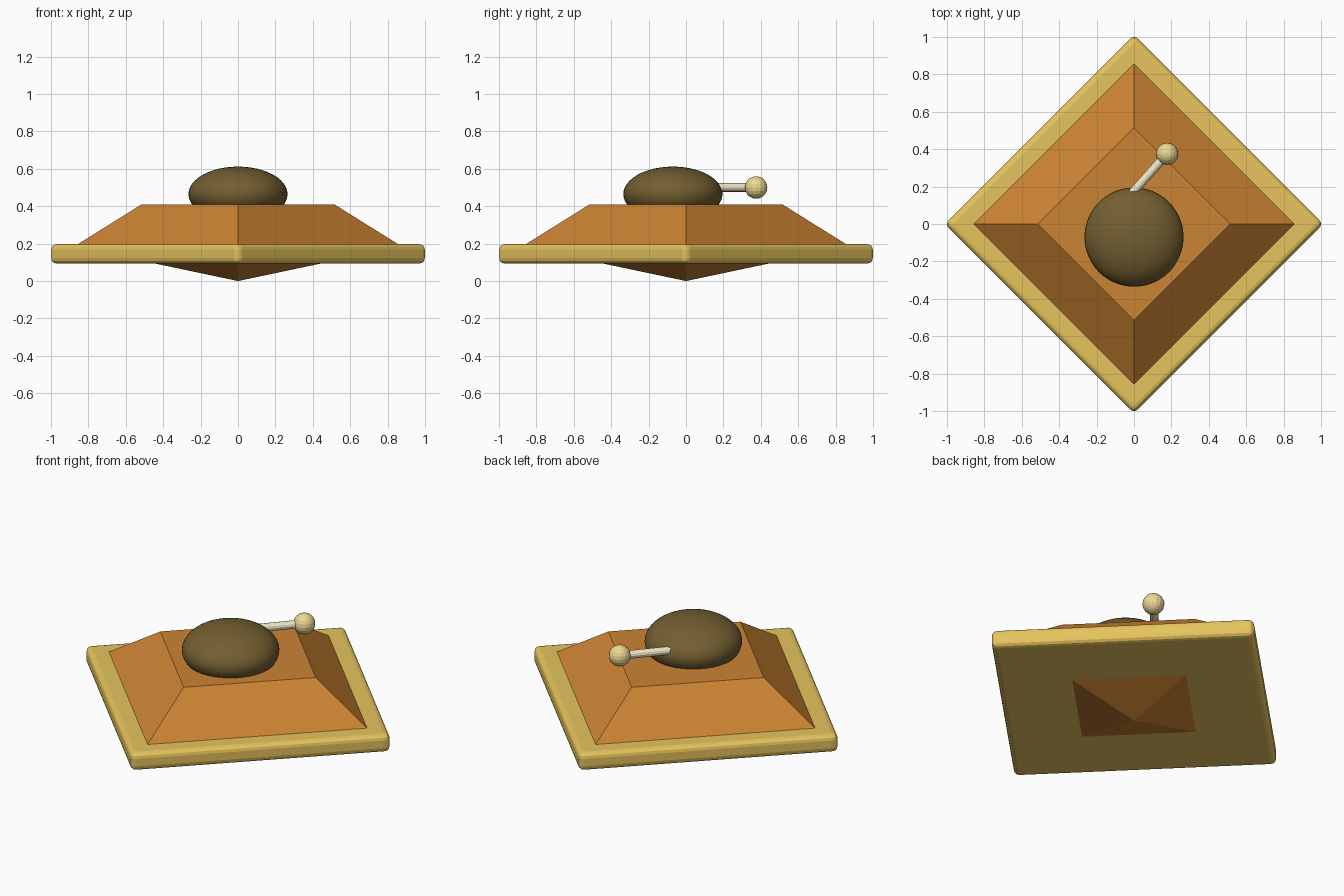
import bpy, bmesh
from math import pi, sqrt
from mathutils import Vector

if "Cube" in bpy.data.objects:
    bpy.data.objects.remove(bpy.data.objects["Cube"])


def finish(obj, name, color):
    obj.name = name
    mat = bpy.data.materials.new(name + "_color")
    mat.diffuse_color = (*color, 1)
    mat.use_nodes = True
    mat.node_tree.nodes["Principled BSDF"].inputs["Base Color"].default_value = mat.diffuse_color
    obj.data.materials.append(mat)
    return obj


def apply_scale():
    bpy.ops.object.transform_apply(location=False, rotation=False, scale=True)


# Rounded square rim, turned to a diamond
side = 1.012 * sqrt(2)
bpy.ops.mesh.primitive_cube_add(size=1, location=(0, 0, 0.145), rotation=(0, 0, pi / 4))
rim = finish(bpy.context.object, "rim_slab", (0.79, 0.55, 0.11))
rim.scale = (side, side, 0.105)
apply_scale()
bevel = rim.modifiers.new("round_edges", 'BEVEL')
bevel.width = 0.03
bevel.segments = 3

# Faceted body: point below, wide girdle inside the rim, flat table on top
bm = bmesh.new()
rings = []
for r, z in ((0.876, 0.185), (0.515, 0.41)):
    rings.append([bm.verts.new(p) for p in ((r, 0, z), (0, r, z), (-r, 0, z), (0, -r, z))])
tip = bm.verts.new((0, 0, 0))
low, top = rings
for i in range(4):
    j = (i + 1) % 4
    bm.faces.new((low[i], low[j], top[j], top[i]))
    bm.faces.new((low[j], low[i], tip))
bm.faces.new(top)
mesh = bpy.data.meshes.new("body")
bm.to_mesh(mesh)
bm.free()
body = bpy.data.objects.new("body", mesh)
bpy.context.collection.objects.link(body)
finish(body, "body", (0.60, 0.23, 0.033))

# Smooth flattened dome
bpy.ops.mesh.primitive_uv_sphere_add(segments=48, ring_count=24, radius=1, location=(0, -0.07, 0.465))
dome = finish(bpy.context.object, "dome", (0.17, 0.113, 0.03))
dome.scale = (0.265, 0.265, 0.147)
apply_scale()
bpy.ops.object.shade_smooth()

# Lever rod with a ball at its end
start, end = Vector((-0.01, 0.165, 0.5)), Vector((0.177, 0.375, 0.5))
axis = end - start
bpy.ops.mesh.primitive_cylinder_add(vertices=12, radius=0.023, depth=axis.length,
                                    location=(start + end) / 2,
                                    rotation=axis.to_track_quat('Z', 'Y').to_euler())
finish(bpy.context.object, "lever_rod", (0.85, 0.79, 0.57))
bpy.ops.mesh.primitive_uv_sphere_add(segments=16, ring_count=10, radius=0.06, location=end)
finish(bpy.context.object, "lever_ball", (0.85, 0.69, 0.29))
